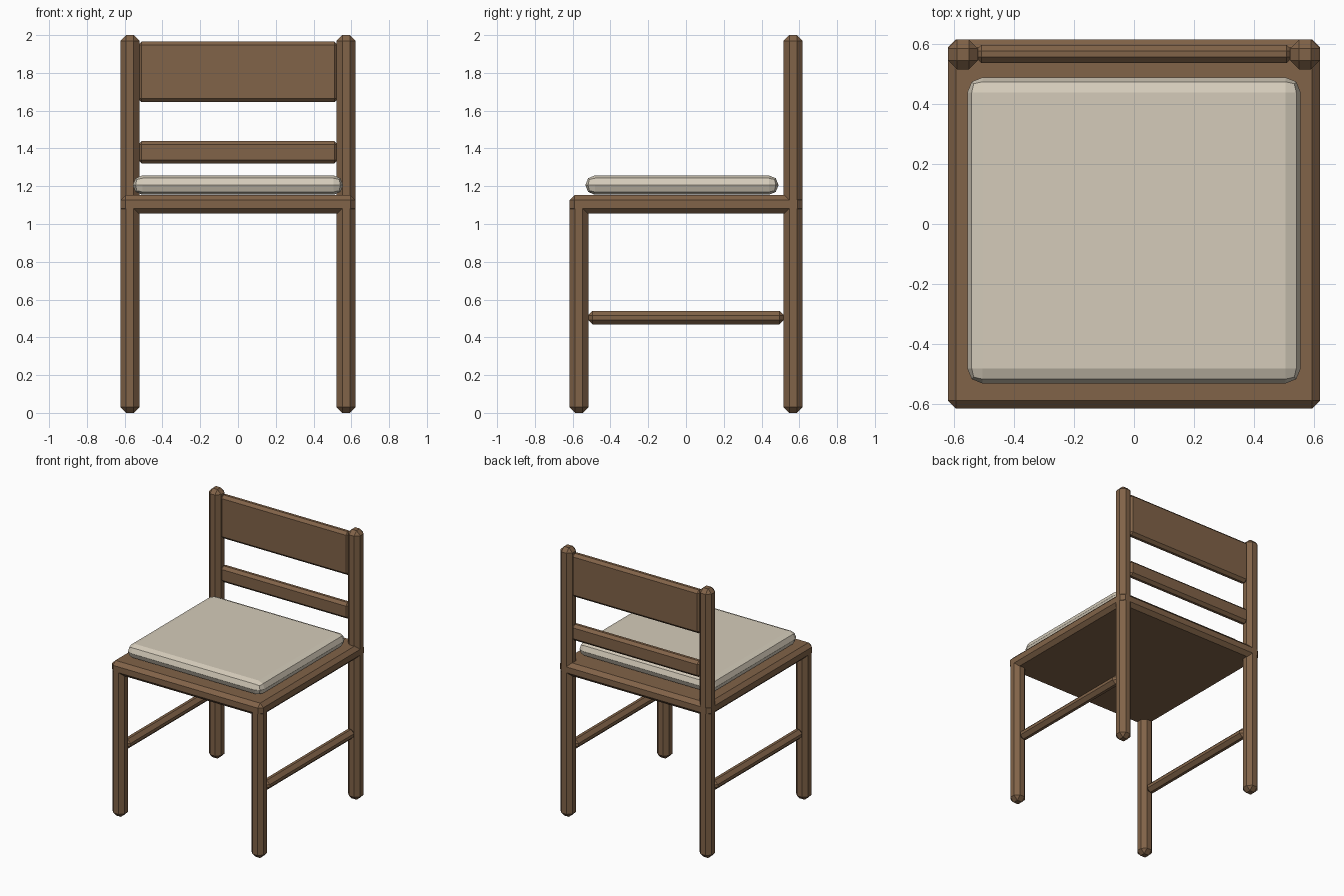
import bpy

if "Cube" in bpy.data.objects:
    bpy.data.objects.remove(bpy.data.objects["Cube"])


def material(name, rgb):
    m = bpy.data.materials.new(name)
    m.diffuse_color = (*rgb, 1)
    m.use_nodes = True
    m.node_tree.nodes["Principled BSDF"].inputs["Base Color"].default_value = m.diffuse_color
    return m


wood = material("wood", (0.22, 0.125, 0.065))
fabric = material("fabric", (0.66, 0.60, 0.49))


def block(name, lo, hi, bevel, mat, segments=1):
    """Bevelled box between two opposite corners."""
    centre = [(a + b) / 2 for a, b in zip(lo, hi)]
    bpy.ops.mesh.primitive_cube_add(size=1, location=centre)
    ob = bpy.context.object
    ob.name = name
    ob.scale = [b - a for a, b in zip(lo, hi)]
    bpy.ops.object.transform_apply(location=False, rotation=False, scale=True)
    mod = ob.modifiers.new("bevel", 'BEVEL')
    mod.width = bevel
    mod.segments = segments
    mod.limit_method = 'NONE'
    ob.data.materials.append(mat)
    return ob


X, Y, T = 0.622, 0.617, 0.10  # half width, half depth, leg thickness

# Seat board and cushion
block("seat", (-X, -Y, 1.056), (X, Y, 1.153), 0.027, wood)
block("cushion", (-0.557, -0.533, 1.155), (0.557, 0.49, 1.257), 0.0505, fabric, 2)

# Legs, back posts and side stretchers
for side, x in (("left", -X + T / 2), ("right", X - T / 2)):
    block(side + "_front_leg", (x - T / 2, -Y, 0), (x + T / 2, -Y + T, 1.125), 0.03, wood)
    block(side + "_back_post", (x - T / 2, Y - T, 0), (x + T / 2, Y, 2), 0.03, wood)
    block(side + "_stretcher", (x - 0.036, -0.52, 0.468), (x + 0.036, 0.52, 0.54), 0.025, wood)

# Backrest rails
for name, z0, z1 in (("top_back_rail", 1.645, 1.967), ("lower_back_rail", 1.32, 1.44)):
    block(name, (-0.53, 0.538, z0), (0.53, 0.598, z1), 0.02, wood)
